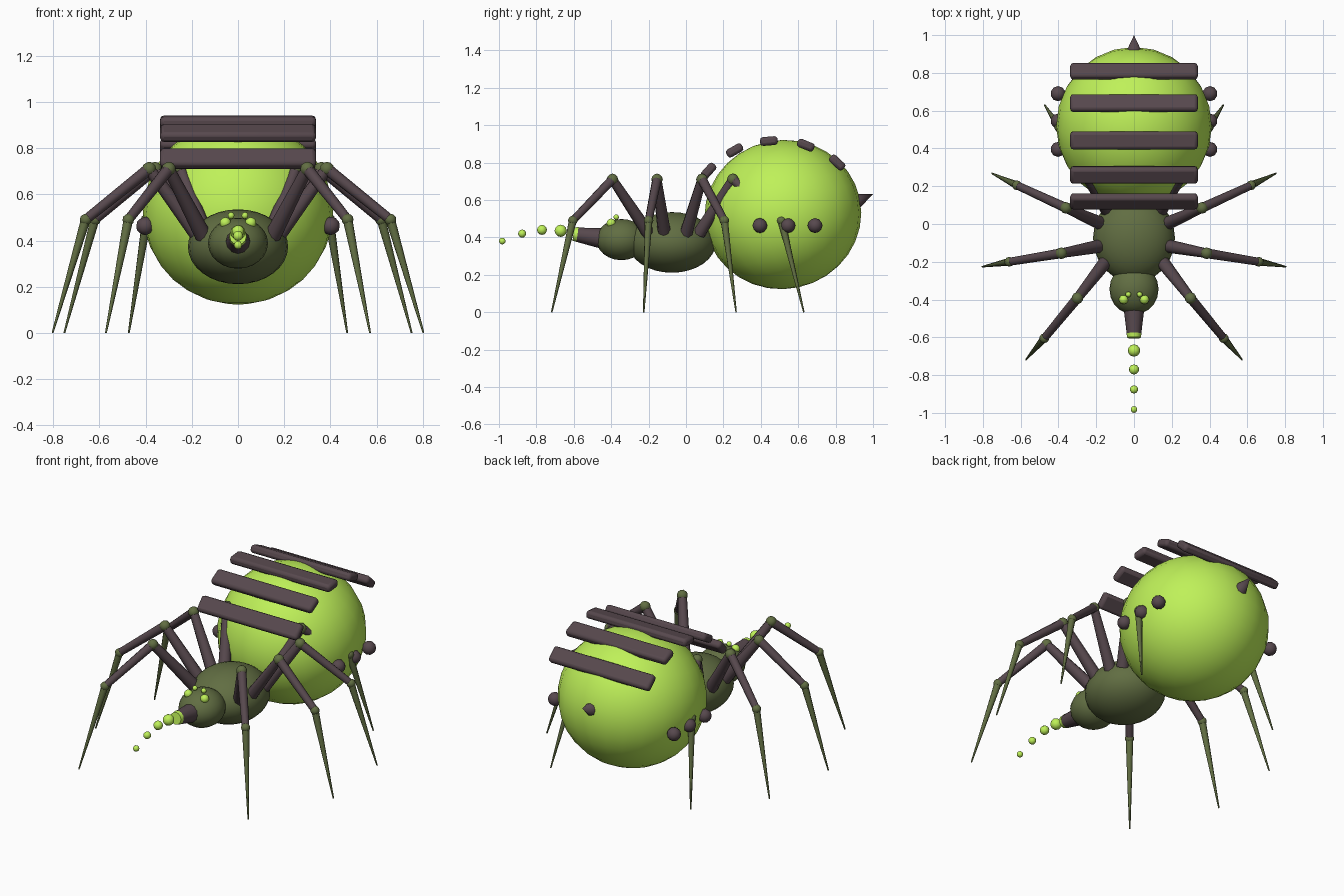
import bpy, math
from mathutils import Vector

if "Cube" in bpy.data.objects:
    bpy.data.objects.remove(bpy.data.objects["Cube"])


def material(name, rgb):
    m = bpy.data.materials.new(name)
    m.diffuse_color = (*rgb, 1)
    m.use_nodes = True
    m.node_tree.nodes["Principled BSDF"].inputs["Base Color"].default_value = m.diffuse_color
    return m


LIME = material("lime", (0.52, 0.88, 0.10))
OLIVE = material("olive", (0.12, 0.155, 0.055))
DARK = material("dark", (0.095, 0.065, 0.075))


def finish(name, mat, angle=40):
    ob = bpy.context.object
    ob.name = name
    ob.data.materials.append(mat)
    bpy.ops.object.transform_apply(location=False, rotation=False, scale=True)
    if angle:
        bpy.ops.object.shade_smooth_by_angle(angle=math.radians(angle))
    return ob


def ellipsoid(name, loc, radii, mat, tilt=0, seg=24, rings=16):
    bpy.ops.mesh.primitive_uv_sphere_add(segments=seg, ring_count=rings, location=loc,
                                         rotation=(math.radians(tilt), 0, 0))
    bpy.context.object.scale = radii
    return finish(name, mat)


def ball(name, loc, r, mat, sub=2):
    bpy.ops.mesh.primitive_ico_sphere_add(subdivisions=sub, radius=r, location=loc)
    return finish(name, mat, 30)


def rod(name, a, b, r1, r2, mat, sides=8):
    a, b = Vector(a), Vector(b)
    d = b - a
    bpy.ops.mesh.primitive_cone_add(vertices=sides, radius1=r1, radius2=r2, depth=d.length,
                                    location=(a + b) / 2,
                                    rotation=d.to_track_quat('Z', 'Y').to_euler())
    return finish(name, mat, 50)


# Body
ellipsoid("abdomen", (0, 0.518, 0.522), (0.412, 0.42, 0.398), LIME, 12)
ellipsoid("thorax", (0, -0.075, 0.373), (0.217, 0.235, 0.162), OLIVE)
ellipsoid("head", (0, -0.345, 0.388), (0.13, 0.135, 0.11), OLIVE, seg=20, rings=12)

# Snout with lime tip and dripping beads
rod("snout", (0, -0.42, 0.39), (0, -0.585, 0.415), 0.058, 0.038, DARK, 12)
rod("snout_tip", (0, -0.58, 0.415), (0, -0.602, 0.418), 0.04, 0.036, LIME, 12)
for y, z, r in [(-0.67, 0.435, 0.033), (-0.77, 0.44, 0.027),
                (-0.876, 0.42, 0.022), (-0.982, 0.38, 0.018)]:
    ball("venom_bead", (0, y, z), r, LIME)

# Dorsal bars
for y, z, ang in [(0.12, 0.755, 48), (0.26, 0.865, 30), (0.443, 0.915, 5),
                  (0.64, 0.893, -22), (0.808, 0.80, -43)]:
    bpy.ops.mesh.primitive_cube_add(size=1, location=(0, y, z),
                                    rotation=(math.radians(ang), 0, 0))
    bpy.context.object.scale = (0.675, 0.095, 0.047)
    bar = finish("back_bar", DARK, 40)
    bevel = bar.modifiers.new("bevel", 'BEVEL')
    bevel.width, bevel.segments = 0.016, 2

# Tail spike
rod("tail_spike", (0, 0.915, 0.595), (0, 1.0, 0.632), 0.04, 0.0, DARK)

# Legs: hip, knee, joint, foot on the +x side
LEGS = [
    [(0.15, -0.20, 0.42), (0.30, -0.393, 0.71), (0.475, -0.605, 0.49), (0.572, -0.718, 0)],
    [(0.17, -0.115, 0.42), (0.385, -0.155, 0.71), (0.66, -0.20, 0.49), (0.803, -0.226, 0)],
    [(0.17, 0.0, 0.42), (0.36, 0.085, 0.71), (0.62, 0.205, 0.49), (0.752, 0.268, 0)],
    [(0.14, 0.07, 0.42), (0.25, 0.25, 0.71), (0.395, 0.51, 0.49), (0.473, 0.63, 0)],
]
for s in (-1, 1):
    for leg in LEGS:
        hip, knee, joint, foot = [(s * x, y, z) for x, y, z in leg]
        rod("thigh", hip, knee, 0.036, 0.025, DARK)
        ball("knee", knee, 0.031, OLIVE)
        rod("middle_leg", knee, joint, 0.026, 0.021, DARK)
        ball("ankle", joint, 0.026, OLIVE)
        rod("shin", joint, foot, 0.021, 0.004, OLIVE)
    # Eyes
    ball("large_eye", (s * 0.055, -0.40, 0.476), 0.025, LIME)
    ball("small_eye", (s * 0.03, -0.373, 0.508), 0.015, LIME)
    # Side knobs
    for y in (0.395, 0.545, 0.69):
        ball("side_knob", (s * 0.402, y, 0.463), 0.04, DARK)
